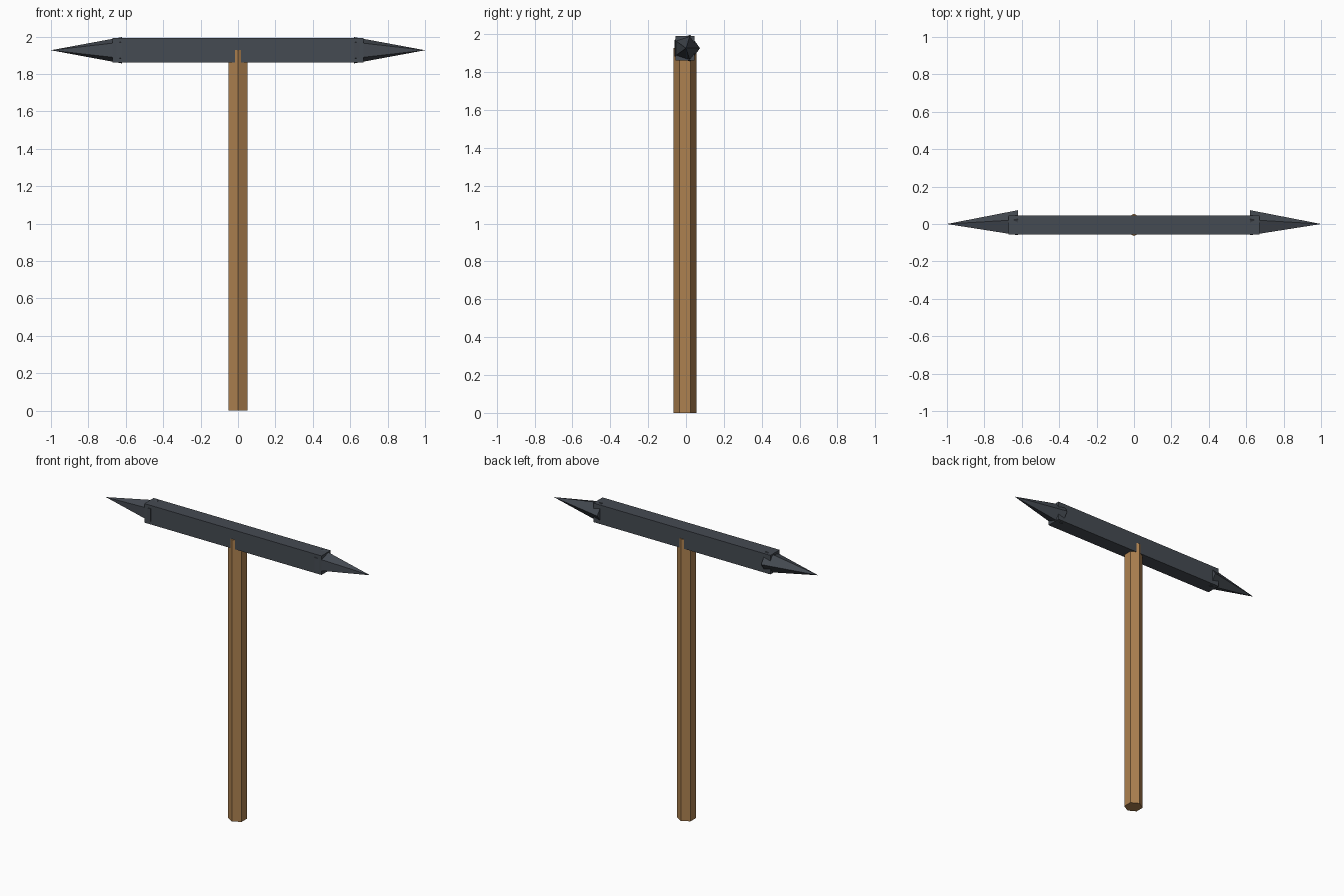
import bpy
from math import pi, radians

cube = bpy.data.objects.get("Cube")
if cube:
    bpy.data.objects.remove(cube, do_unlink=True)


def make_material(name, rgb):
    mat = bpy.data.materials.new(name)
    mat.use_nodes = True
    mat.diffuse_color = (*rgb, 1)
    mat.node_tree.nodes["Principled BSDF"].inputs["Base Color"].default_value = (*rgb, 1)
    return mat


def finish(name, mat):
    obj = bpy.context.object
    obj.name = name
    obj.data.materials.append(mat)
    bpy.ops.object.transform_apply(location=False, rotation=True, scale=True)
    return obj


wood = make_material("brown wood", (0.42, 0.22, 0.08))
iron = make_material("dark iron", (0.06, 0.07, 0.085))

HEAD_Z = 1.927
SHAFT_Y = -0.005

# Six-sided handle, its corners poking out of the head front and back
bpy.ops.mesh.primitive_cylinder_add(vertices=6, radius=0.06, depth=HEAD_Z,
                                    location=(0, SHAFT_Y, HEAD_Z / 2))
finish("handle", wood)

# Square head bar
bpy.ops.mesh.primitive_cube_add(size=1, location=(0, SHAFT_Y, HEAD_Z))
bpy.context.object.scale = (1.34, 0.1, 0.13)
finish("head_bar", iron)

# Five-sided spikes, one corner pointing to the back
for side, label in ((1, "left"), (-1, "right")):
    bpy.ops.mesh.primitive_cone_add(vertices=5, radius1=0.074, depth=0.38,
                                    location=(side * 0.81, 0, HEAD_Z),
                                    rotation=(0, side * pi / 2, 0))
    finish(label + "_spike", iron)
